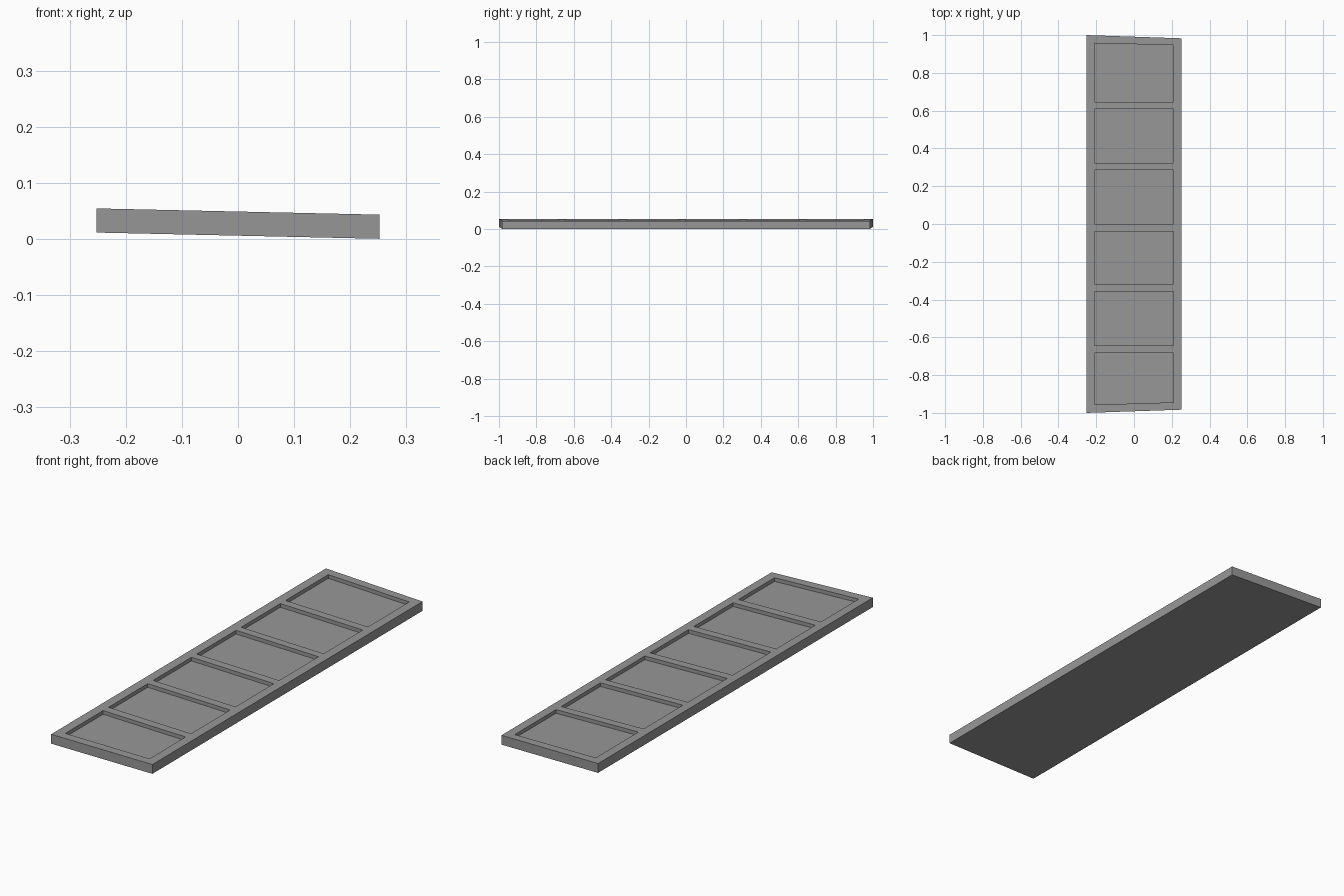
import bpy, bmesh

if "Cube" in bpy.data.objects:
    bpy.data.objects.remove(bpy.data.objects["Cube"])

XS = [-0.252, -0.21, 0.21, 0.252]
# row lines: y at left edge, y at right edge (outer ends taper)
ROWS = [(-1, -0.983), (-0.958, -0.943), (-0.682, -0.682), (-0.642, -0.642),
        (-0.357, -0.357), (-0.318, -0.318), (-0.039, -0.039), (0.0, 0.0),
        (0.286, 0.286), (0.323, 0.323), (0.608, 0.608), (0.646, 0.646),
        (0.958, 0.946), (1, 0.983)]
THICK, DEPTH = 0.043, 0.017


def top_z(x):
    return 0.0492 - 0.022 * x


bm = bmesh.new()

# Sloped top surface as a grid of frame strips and panels
grid = []
for y0, y1 in ROWS:
    row = []
    for x in XS:
        t = (x - XS[0]) / (XS[-1] - XS[0])
        row.append(bm.verts.new((x, y0 + (y1 - y0) * t, top_z(x))))
    grid.append(row)
panels = []
for j in range(len(ROWS) - 1):
    for i in range(len(XS) - 1):
        f = bm.faces.new((grid[j][i], grid[j][i + 1], grid[j + 1][i + 1], grid[j + 1][i]))
        if i == 1 and j % 2 == 1:
            panels.append(f)

# Outer sides and underside
rim = [e for e in bm.edges if e.is_boundary]
for v in bmesh.ops.extrude_edge_only(bm, edges=rim)["geom"]:
    if isinstance(v, bmesh.types.BMVert):
        v.co.z -= THICK
bmesh.ops.holes_fill(bm, edges=[e for e in bm.edges if e.is_boundary], sides=0)

# Six sunken panels
for f in bmesh.ops.extrude_discrete_faces(bm, faces=panels)["faces"]:
    for v in f.verts:
        v.co.z -= DEPTH
bmesh.ops.recalc_face_normals(bm, faces=bm.faces)

mesh = bpy.data.meshes.new("panelled_slab")
bm.to_mesh(mesh)
bm.free()

# Dark grey finish
mat = bpy.data.materials.new("dark_grey")
mat.diffuse_color = (0.31, 0.31, 0.31, 1)
mat.use_nodes = True
mat.node_tree.nodes["Principled BSDF"].inputs["Base Color"].default_value = mat.diffuse_color
mesh.materials.append(mat)
bpy.context.collection.objects.link(bpy.data.objects.new("panelled_slab", mesh))
